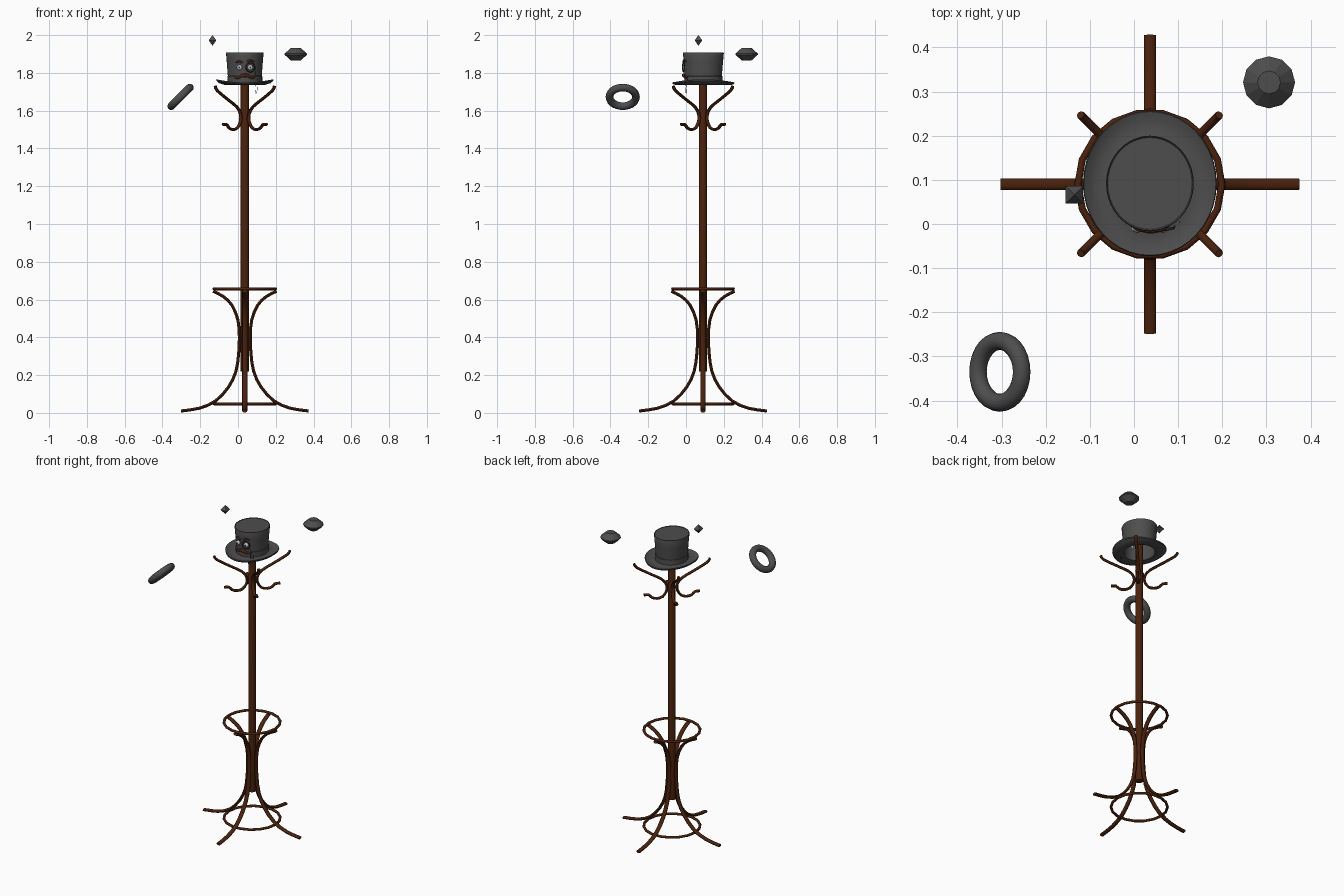
import bpy, bmesh, math
from mathutils import Vector, Matrix

if "Cube" in bpy.data.objects:
    bpy.data.objects.remove(bpy.data.objects["Cube"])

CX, CY = 0.036, 0.09          # axis of the stand
AXIS = Matrix.Translation((CX, CY, 0))


def material(name, rgb):
    m = bpy.data.materials.new(name)
    m.diffuse_color = (*rgb, 1)
    m.use_nodes = True
    m.node_tree.nodes["Principled BSDF"].inputs["Base Color"].default_value = m.diffuse_color
    return m


WOOD = material("dark_wood", (0.068, 0.0155, 0.004))
FELT = material("dark_grey", (0.075, 0.075, 0.075))
HAIR = material("brown_hair", (0.09, 0.02, 0.008))
DARK = material("black_metal", (0.03, 0.03, 0.03))
PALE = material("eye_white", (0.7, 0.7, 0.7))


def finish(name, bm, mat=None, smooth=40, matrix=None):
    bmesh.ops.recalc_face_normals(bm, faces=bm.faces)
    me = bpy.data.meshes.new(name)
    bm.to_mesh(me)
    bm.free()
    ob = bpy.data.objects.new(name, me)
    bpy.context.collection.objects.link(ob)
    if matrix:
        me.transform(matrix)
    if mat:
        me.materials.append(mat)
    if smooth:
        bpy.ops.object.select_all(action='DESELECT')
        bpy.context.view_layer.objects.active = ob
        ob.select_set(True)
        bpy.ops.object.shade_smooth_by_angle(angle=math.radians(smooth))
    return ob


def spline(pts, steps=3):
    """Catmull-Rom through the points."""
    p = [Vector(q) for q in pts]
    p = [2 * p[0] - p[1]] + p + [2 * p[-1] - p[-2]]
    out = []
    for i in range(1, len(p) - 2):
        a, b, c, d = p[i - 1:i + 3]
        for s in range(steps):
            t = s / steps
            out.append(0.5 * (2 * b + (c - a) * t + (2 * a - 5 * b + 4 * c - d) * t * t
                              + (3 * b - a - 3 * c + d) * t ** 3))
    return out + [p[-2]]


def tube(name, path, side, wide, thick, mat, n=10, taper=None, matrix=None):
    """Sweep an ellipse along a path; side = direction of its wide axis."""
    bm = bmesh.new()
    side = Vector(side)
    rings = []
    for i, c in enumerate(path):
        t = (path[min(i + 1, len(path) - 1)] - path[max(i - 1, 0)]).normalized()
        up = t.cross(side).normalized()
        k = taper(i / (len(path) - 1)) if taper else 1
        rings.append([bm.verts.new(c + k * (side * wide * math.cos(a) + up * thick * math.sin(a)))
                      for a in (2 * math.pi * j / n for j in range(n))])
    for r, s in zip(rings, rings[1:]):
        for j in range(n):
            bm.faces.new((r[j], r[(j + 1) % n], s[(j + 1) % n], s[j]))
    bm.faces.new(rings[0])
    bm.faces.new(rings[-1])
    return finish(name, bm, mat, 50, matrix)


def lathe(name, prof, n, mat=None, smooth=40, matrix=None, closed=False):
    bm = bmesh.new()
    rings = [[bm.verts.new((r * math.cos(2 * math.pi * j / n), r * math.sin(2 * math.pi * j / n), z))
              for j in range(n)] for r, z in prof]
    pairs = list(zip(rings, rings[1:]))
    if closed:
        pairs.append((rings[-1], rings[0]))
    else:
        bm.faces.new(rings[0])
        bm.faces.new(rings[-1])
    for r, s in pairs:
        for j in range(n):
            bm.faces.new((r[j], r[(j + 1) % n], s[(j + 1) % n], s[j]))
    return finish(name, bm, mat, smooth, matrix)


def torus(name, R, r, n, m, mat, matrix):
    prof = [(R + r * math.cos(2 * math.pi * k / m), r * math.sin(2 * math.pi * k / m)) for k in range(m)]
    return lathe(name, prof, n, mat, 60, matrix, True)


def ball(name, loc, r, mat, squash=1.0):
    bm = bmesh.new()
    bmesh.ops.create_uvsphere(bm, u_segments=16, v_segments=10, radius=r)
    return finish(name, bm, mat, 60, Matrix.Translation(loc) @ Matrix.Diagonal((1, squash, 1, 1)))


# Stand: pole with a domed top hidden in the hat
lathe("pole", [(0.022, 0.22), (0.022, 1.83), (0.018, 1.843), (0.008, 1.85)], 16, WOOD, 40, AXIS)
torus("upper_ring", 0.163, 0.008, 18, 8, WOOD, AXIS @ Matrix.Translation((0, 0, 0.657)))
torus("lower_ring", 0.163, 0.008, 18, 8, WOOD, AXIS @ Matrix.Translation((0, 0, 0.048)))

# Four bent legs and four S-shaped hooks
leg = [(.338, .01), (.24, .025), (.155, .063), (.086, .137), (.047, .22), (.033, .31),
       (.029, .40), (.036, .49), (.068, .57), (.115, .617), (.168, .644)]
hook = [(.222, 1.73), (.205, 1.705), (.12, 1.655), (.06, 1.62), (.032, 1.583), (.032, 1.543),
        (.055, 1.509), (.088, 1.5), (.117, 1.508), (.135, 1.526), (.164, 1.528)]
leg_path = spline([(r, 0, z) for r, z in leg], 2)
hook_path = spline([(r, 0, z) for r, z in hook], 2)
for k in range(4):
    turn = math.pi / 2 * k
    tube(f"leg_{k + 1}", leg_path, (0, 1, 0), .0135, .0085, WOOD,
         matrix=AXIS @ Matrix.Rotation(turn, 4, 'Z'))
    tube(f"hook_{k + 1}", hook_path, (0, 1, 0), .0095, .008, WOOD, 8,
         matrix=AXIS @ Matrix.Rotation(turn + math.pi / 4, 4, 'Z'))

# Hollow top hat with an upturned brim, slightly oval
shell = [(0, 1.908), (.099, 1.908), (.1015, 1.911), (.103, 1.906), (.099, 1.86),
         (.095, 1.81), (.093, 1.785), (.096, 1.784), (.096, 1.752), (.115, 1.746), (.14, 1.746),
         (.155, 1.75), (.157, 1.746), (.155, 1.741), (.14, 1.737), (.11, 1.737), (.09, 1.742),
         (.088, 1.785), (.092, 1.83), (.096, 1.898), (0, 1.9)]
hat = lathe("top_hat", [(max(r, .0002), z) for r, z in shell], 40, FELT, 35, None, True)
for v in hat.data.vertices:
    r = math.hypot(v.co.x, v.co.y)
    if v.co.z < 1.76 and r > .095:
        lift = ((r - .095) / .06) ** 2
        v.co.z += lift * (.016 * (v.co.x / r) ** 2 + .002)
hat.data.transform(Matrix.Translation((CX, .092, -.002)) @ Matrix.Diagonal((.965, 1.05, 1, 1)))


def on_hat(x, z, out=0.0):
    """Point on the front of the crown at x, z."""
    rad = .094 + .08 * max(0, z - 1.8)
    return Vector((CX + x, .092 - 1.05 * math.sqrt(max(0, rad ** 2 - (x / .965) ** 2)) - out, z))


# Face: eyes, brows, moustache
bulge = lambda t: .25 + .75 * math.sin(math.pi * min(1, .25 + .75 * t))
for s, tag in ((-1, "left"), (1, "right")):
    ball(f"eye_{tag}", on_hat(s * .029, 1.829, .005), .014, PALE, .7)
    ball(f"pupil_{tag}", on_hat(s * .029, 1.829, .012), .006, DARK, .6)
    rise = .006 if s > 0 else 0
    brow = spline([on_hat(s * x, z + rise, .003) for x, z in ((.012, 1.852), (.03, 1.861), (.052, 1.853))])
    tube(f"brow_{tag}", brow, (0, 1, 0), .006, .006, HAIR, 8, bulge)
    whisker = spline([on_hat(s * x, z, .006) for x, z in
                      ((0, 1.787), (.016, 1.785), (.034, 1.774), (.05, 1.775), (.06, 1.786))])
    tube(f"moustache_{tag}", whisker, (0, 1, 0), .009, .010, HAIR, 8, lambda t: 1.05 - .9 * t)

# Monocle and its hanging chain
lens = on_hat(.03, 1.829, .010)
torus("monocle", .024, .003, 24, 8, DARK,
      Matrix.Translation(lens) @ Matrix.Rotation(.2, 4, 'Z') @ Matrix.Rotation(math.pi / 2, 4, 'X'))
chain = spline([lens + Vector(d) for d in
                ((.024, .004, -.008), (.027, .008, -.06), (.024, .012, -.115), (.030, .014, -.138),
                 (.036, .016, -.115), (.038, .02, -.06))], 5)
tube("monocle_chain", chain, (0, 1, 0), .001, .001, FELT, 6)

# Floating ornaments: hoop, cut gem, small octahedron
torus("floating_hoop", .07, .0205, 28, 12, FELT,
      Matrix.Translation((-.304, -.335, 1.673)) @ Matrix.Rotation(-math.pi / 4, 4, 'Y'))
lathe("floating_gem", [(.026, -.033), (.059, -.003), (.059, .003), (.026, .033)], 12, FELT, 0,
      Matrix.Translation((.306, .321, 1.899)))
q = .02 * math.sqrt(2)
lathe("floating_diamond", [(.0005, -.028), (q, 0), (.0005, .028)], 4, FELT, 0,
      Matrix.Translation((-.135, .066, 1.972)) @ Matrix.Rotation(math.pi / 4, 4, 'Z'))
